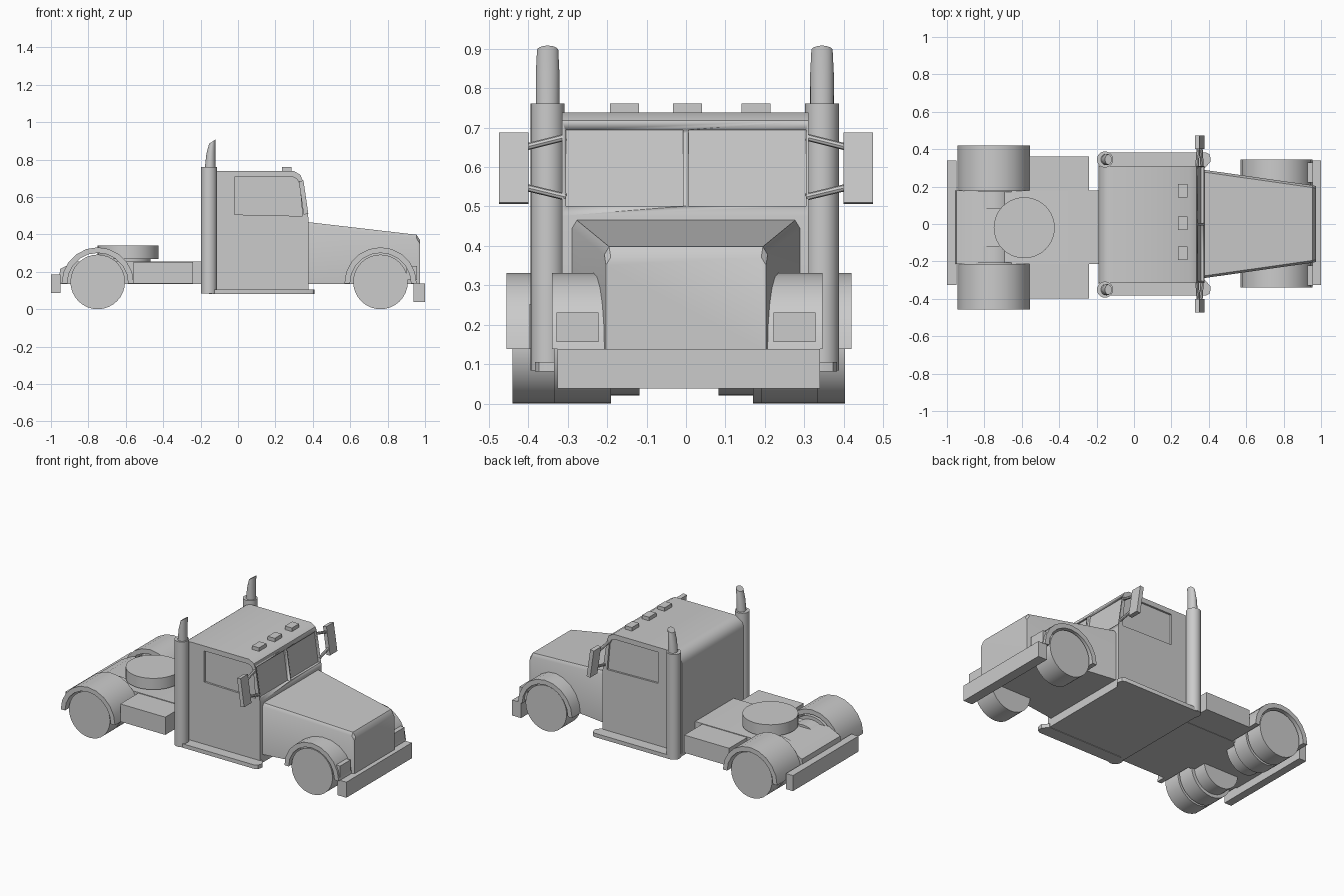
import bpy, bmesh
from math import sin, cos, pi
from mathutils import Vector

if "Cube" in bpy.data.objects:
    bpy.data.objects.remove(bpy.data.objects["Cube"])


def finish(name, bm, smooth=True):
    bmesh.ops.recalc_face_normals(bm, faces=bm.faces[:])
    me = bpy.data.meshes.new(name)
    bm.to_mesh(me)
    bm.free()
    ob = bpy.data.objects.new(name, me)
    bpy.context.collection.objects.link(ob)
    if smooth:
        bpy.ops.object.select_all(action='DESELECT')
        bpy.context.view_layer.objects.active = ob
        ob.select_set(True)
        bpy.ops.object.shade_smooth_by_angle(angle=0.6)
    return ob


def loft(name, rings):
    bm = bmesh.new()
    vs = [[bm.verts.new(p) for p in r] for r in rings]
    n = len(vs[0])
    for a, b in zip(vs, vs[1:]):
        for i in range(n):
            j = (i + 1) % n
            bm.faces.new((a[i], a[j], b[j], b[i]))
    bm.faces.new(vs[0])
    bm.faces.new(vs[-1])
    return finish(name, bm)


def prism(name, pts, y0, y1):
    """Side profile (x, z) extruded across y."""
    return loft(name, [[(x, y, z) for x, z in pts] for y in (y0, y1)])


def box(name, x0, x1, y0, y1, z0, z1):
    return prism(name, [(x0, z0), (x1, z0), (x1, z1), (x0, z1)], y0, y1)


def rod(name, a, b, r, n=32):
    a, b = Vector(a), Vector(b)
    q = (b - a).to_track_quat('Z', 'Y')
    ring = [q @ Vector((r * cos(2 * pi * i / n), r * sin(2 * pi * i / n), 0)) for i in range(n)]
    return loft(name, [[p + v for v in ring] for p in (a, b)])


def cut(ob, cutter):
    m = ob.modifiers.new("cut", 'BOOLEAN')
    m.operation, m.object, m.solver = 'DIFFERENCE', cutter, 'EXACT'
    bpy.context.view_layer.objects.active = ob
    bpy.ops.object.modifier_apply(modifier=m.name)
    bpy.data.objects.remove(cutter)


def arc(cx, cz, r, a0, a1, n):
    return [(cx + r * cos(a0 + (a1 - a0) * i / n), cz + r * sin(a0 + (a1 - a0) * i / n)) for i in range(n + 1)]


SIDES = ((1, "left"), (-1, "right"))
REAR_Y = -0.018   # rear chassis sits slightly off centre

# Cab with recessed windows
profile = [(-0.19, 0.10), (0.378, 0.10), (0.378, 0.48), (0.346, 0.69), (0.334, 0.722), (0.30, 0.742)]
profile += arc(-0.12, 0.672, 0.07, pi / 2, pi, 6)
cab = prism("cab", profile, -0.315, 0.311)
screen = [(0.42, 0.505), (0.358, 0.505), (0.330, 0.698), (0.42, 0.698)]
for y0, y1 in ((-0.305, -0.008), (0.006, 0.304)):
    cut(cab, prism("windscreen_cutter", screen, y0, y1))
pane = [(-0.02, 0.51), (0.345, 0.502), (0.33, 0.67), (0.315, 0.70), (0.295, 0.71), (-0.02, 0.71)]
cut(cab, prism("side_window_cutter", pane, 0.299, 0.35))
cut(cab, prism("side_window_cutter", pane, -0.35, -0.303))
bpy.context.view_layer.objects.active = cab

# Roof marker lights
for y in (-0.156, 0.004, 0.178):
    box("roof_light", 0.235, 0.285, y - 0.037, y + 0.037, 0.735, 0.765)

# Floor and running boards
box("cab_floor", -0.19, 0.378, -0.32, 0.32, 0.088, 0.105)
for s, n in SIDES:
    plan = [(-0.155, 0.30), (-0.155, 0.383), (0.385, 0.383), (0.403, 0.373), (0.41, 0.352), (0.41, 0.335), (0.38, 0.30)]
    loft(n + "_running_board", [[(x, s * y, z) for x, y in plan] for z in (0.085, 0.11)])

# Exhaust stacks with slanted tips
for s, n in SIDES:
    x, y = -0.155, s * 0.348 - 0.003
    rod(n + "_exhaust", (x, y, 0.088), (x, y, 0.765), 0.043)
    circ = [(0.03 * cos(2 * pi * i / 24), 0.03 * sin(2 * pi * i / 24)) for i in range(24)]
    loft(n + "_exhaust_tip", [
        [(x + 0.006 + u * 0.95, y + v, 0.76) for u, v in circ],
        [(x + 0.010 + u * 0.8, y + v, 0.84 + u * 0.2) for u, v in circ],
        [(x + 0.018 + u * 0.6, y + v * 0.9, 0.90 + u * 0.4) for u, v in circ]])

# Mirrors on tilted brackets
for s, n in SIDES:
    prism(n + "_mirror", [(0.351, 0.51), (0.376, 0.514), (0.35, 0.692), (0.325, 0.688)], s * 0.40, s * 0.474)
    rod(n + "_mirror_arm_upper", (0.337, s * 0.305, 0.68), (0.343, s * 0.405, 0.655), 0.009, 8)
    rod(n + "_mirror_arm_lower", (0.364, s * 0.305, 0.528), (0.358, s * 0.405, 0.552), 0.009, 8)

# Tapered hood
hood = [(0.37, 0.29, 0.47), (0.955, 0.207, 0.402), (0.972, 0.203, 0.375)]
loft("hood", [[(x, -w, 0.14), (x, w, 0.14), (x, w, t - 0.02), (x, w - 0.012, t), (x, 0.012 - w, t), (x, -w, t - 0.02)]
              for x, w, t in hood])


# Wheel arches
def arch(name, cx, y0, y1):
    pts = arc(cx, 0.142, 0.193, 0, pi, 10) + arc(cx, 0.142, 0.163, pi, 0, 10)
    return prism(name, pts, y0, y1)


for s, n in SIDES:
    # Front fender, wheel and headlight
    arch(n + "_front_fender", 0.762, s * 0.20, s * 0.343 + 0.003)
    rod(n + "_front_wheel", (0.762, s * 0.19, 0.15), (0.762, s * 0.335, 0.15), 0.146)
    box(n + "_headlight", 0.90, 0.957, s * 0.275 - 0.053, s * 0.275 + 0.053, 0.16, 0.235)
    # Rear fender and double wheels
    c = REAR_Y
    arch(n + "_rear_fender", -0.75, c + s * 0.195, c + s * 0.438)
    for a, b in ((0.188, 0.296), (0.310, 0.422)):
        rod(n + "_rear_wheel", (-0.75, c + s * a, 0.15), (-0.75, c + s * b, 0.15), 0.146)
    rod(n + "_rear_hub", (-0.75, c + s * 0.1, 0.15), (-0.75, c + s * 0.41, 0.15), 0.125)
    # Side tank
    box(n + "_tank", -0.56, -0.24, c + s * 0.18, c + s * 0.379, 0.142, 0.256)

# Rear deck and coupling plate
deck = [(-0.18, 0.14), (-0.18, 0.26), (-0.87, 0.26), (-0.95, 0.22), (-0.962, 0.14)]
prism("rear_deck", deck, REAR_Y - 0.196, REAR_Y + 0.196)
rod("coupling_plate", (-0.587, -0.02, 0.272), (-0.587, -0.02, 0.345), 0.163, 40)
rod("coupling_mount", (-0.587, -0.02, 0.25), (-0.587, -0.02, 0.28), 0.12)

# Bumpers
box("front_bumper", 0.937, 1.0, -0.326, 0.34, 0.042, 0.142)
box("rear_bumper", -1.0, -0.95, -0.326, 0.34, 0.09, 0.19)

# Rest everything on the ground
for ob in bpy.data.objects:
    ob.location.z -= 0.004
